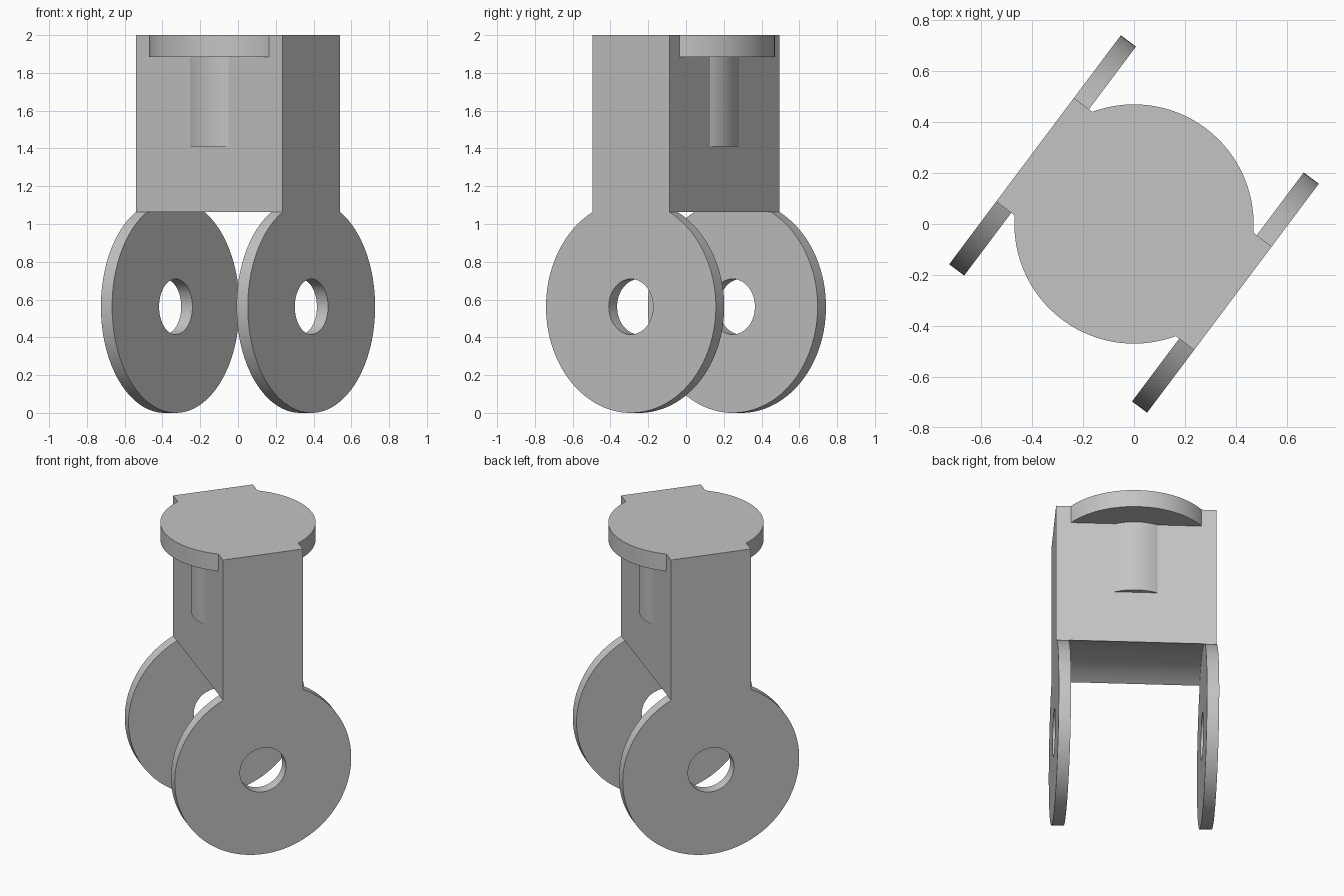
import bpy, bmesh, math
from mathutils import Matrix

cube = bpy.data.objects.get("Cube")
if cube:
    bpy.data.objects.remove(cube, do_unlink=True)

TURN = math.radians(53.13)   # heading of the fork
R_LUG, R_HOLE = 0.562, 0.147
HALF_W = 0.254               # half width of the fork block
OUT, INN = 0.486, 0.412      # outer and inner faces of the lugs
TOP = 2.0

grey = bpy.data.materials.new("plain grey")
grey.use_nodes = True
colour = (0.55, 0.55, 0.55, 1)
grey.diffuse_color = colour
grey.node_tree.nodes["Principled BSDF"].inputs["Base Color"].default_value = colour


def arc(radius, start, end, steps, cz=0.0):
    """Points on an arc, as (across, up)."""
    return [(radius * math.cos(start + (end - start) * i / steps),
             cz + radius * math.sin(start + (end - start) * i / steps))
            for i in range(steps + 1)]


def circle(radius, steps, cz=0.0):
    return arc(radius, 0, 2 * math.pi, steps, cz)[:-1]


def prism(name, loops, low, high, upright=False):
    """Extrude outlines (the first solid, the others holes) from low to high."""
    bm = bmesh.new()
    edges = []
    for loop in loops:
        verts = [bm.verts.new((a, b, low)) for a, b in loop]
        edges += [bm.edges.new((v, verts[i - 1])) for i, v in enumerate(verts)]
    if len(loops) == 1:
        bm.faces.new(verts)
    else:
        bmesh.ops.triangle_fill(bm, edges=edges, use_beauty=True)
    ext = bmesh.ops.extrude_face_region(bm, geom=bm.faces[:])["geom"]
    moved = [g for g in ext if isinstance(g, bmesh.types.BMVert)]
    bmesh.ops.translate(bm, verts=moved, vec=(0, 0, high - low))
    if upright:
        bmesh.ops.transform(bm, verts=bm.verts[:],
                            matrix=Matrix.Rotation(math.pi / 2, 4, "X"))
    bmesh.ops.recalc_face_normals(bm, faces=bm.faces[:])
    mesh = bpy.data.meshes.new(name)
    bm.to_mesh(mesh)
    bm.free()
    mesh.materials.append(grey)
    obj = bpy.data.objects.new(name, mesh)
    bpy.context.collection.objects.link(obj)
    obj.rotation_euler.z = TURN
    return obj


corner = math.acos(HALF_W / R_LUG)
shoulders = [(-HALF_W, TOP), (HALF_W, TOP)]

# Side plates: round lug with axle hole, running up into the block
lug = arc(R_LUG, corner, -math.pi - corner, 96, R_LUG) + shoulders
hole = circle(R_HOLE, 48, R_LUG)
parts = [prism("right_fork_plate", [lug, hole], -OUT, -INN, True),
         prism("left_fork_plate", [lug, hole], INN, OUT, True)]

# Block between the plates, with an arched underside
arch = arc(R_LUG, corner, math.pi - corner, 24, R_LUG) + shoulders
parts.append(prism("fork_block", [arch], -INN, INN, True))

# Round top flange and the stem bulging from the block
parts.append(prism("top_flange", [circle(0.47, 96)], 1.885, TOP))
parts.append(prism("stem", [circle(0.285, 72)], 1.41, 1.95))

bpy.ops.object.select_all(action="DESELECT")
for part in parts:
    part.select_set(True)
bpy.context.view_layer.objects.active = parts[0]
bpy.ops.object.shade_smooth_by_angle(angle=math.radians(30))
